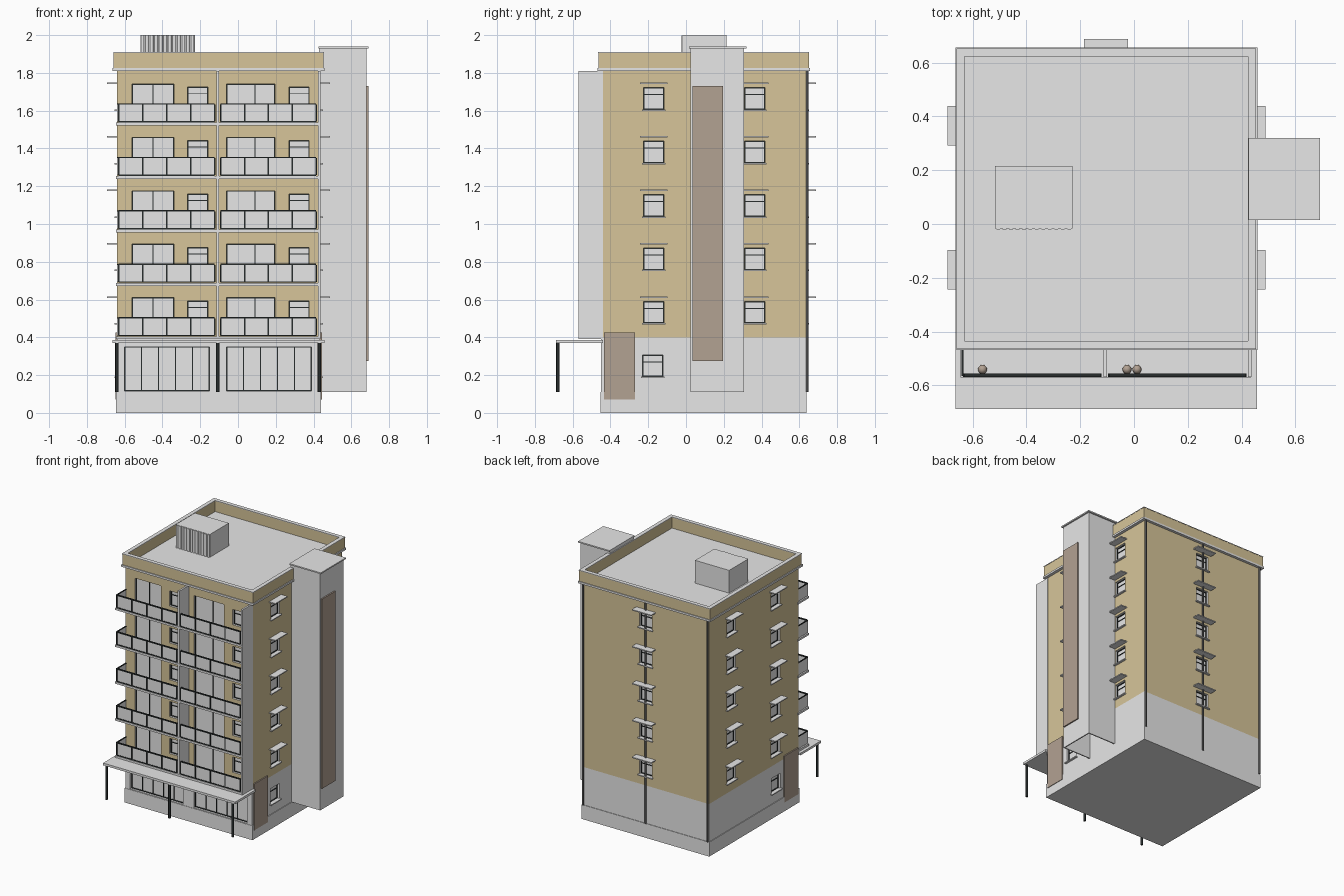
import bpy, bmesh
from mathutils import Matrix

if "Cube" in bpy.data.objects:
    bpy.data.objects.remove(bpy.data.objects["Cube"], do_unlink=True)


def material(name, rgb):
    m = bpy.data.materials.new(name)
    m.use_nodes = True
    m.diffuse_color = (*rgb, 1)
    m.node_tree.nodes["Principled BSDF"].inputs["Base Color"].default_value = (*rgb, 1)
    return m


GREY = material("light grey", (0.8, 0.8, 0.8))
BEIGE = material("beige render", (0.68, 0.56, 0.32))
BROWN = material("brown panel", (0.45, 0.36, 0.29))
BLACK = material("black metal", (0.02, 0.025, 0.025))
PIPE = material("dark grey pipe", (0.12, 0.12, 0.12))


def finish(name, bm, *mats):
    me = bpy.data.meshes.new(name)
    bm.to_mesh(me)
    bm.free()
    for m in mats:
        me.materials.append(m)
    ob = bpy.data.objects.new(name, me)
    bpy.context.scene.collection.objects.link(ob)
    return ob


def add_box(bm, x0, x1, y0, y1, z0, z1):
    mat = Matrix.Translation(((x0 + x1) / 2, (y0 + y1) / 2, (z0 + z1) / 2))
    mat = mat @ Matrix.Diagonal((abs(x1 - x0), abs(y1 - y0), z1 - z0, 1))
    bmesh.ops.create_cube(bm, size=1, matrix=mat)


def boxes(name, mat, items):
    bm = bmesh.new()
    for b in items:
        add_box(bm, *b)
    return finish(name, bm, mat)


def rods(name, mat, spots, r, z0, z1, sides=12):
    bm = bmesh.new()
    for x, y in spots:
        bmesh.ops.create_cone(bm, cap_ends=True, segments=sides, radius1=r, radius2=r, depth=z1 - z0,
                              matrix=Matrix.Translation((x, y, (z0 + z1) / 2)))
    for f in bm.faces:
        f.smooth = abs(f.normal.z) < 0.5
    return finish(name, bm, mat)


# Main dimensions
L, R, F, B = -0.64, 0.435, -0.45, 0.635
GROUND, EAVE, PITCH = 0.4, 1.81, 0.283
PARTY = -0.107
FLOORS = [i * PITCH for i in range(5)]


def on_wall(side, u0, u1, d0, d1, z0, z1):
    """Box on a wall: u runs along the wall, d is the distance outwards."""
    if side == "right":
        return (R + d0, R + d1, u0, u1, z0, z1)
    if side == "left":
        return (L - d1, L - d0, u0, u1, z0, z1)
    if side == "front":
        return (u0, u1, F - d1, F - d0, z0, z1)
    return (u0, u1, B + d0, B + d1, z0, z1)


cuts, panes, frames, hoods, sills = [], [], [], [], []


def opening(side, u0, u1, z0, z1, posts=(), bars=(), depth=0.025):
    """Recessed pane with a thin dark frame, mullions and bars."""
    w = 0.005
    cuts.append(on_wall(side, u0, u1, -depth, 0.02, z0, z1))
    panes.append(on_wall(side, u0, u1, -depth - 0.01, -depth + 0.004, z0, z1))
    d = (-depth, -depth + 0.009)
    for u in (u0, u1 - w, *[p - w / 2 for p in posts]):
        frames.append(on_wall(side, u, u + w, *d, z0, z1))
    for z in (z0, z1 - w, *bars):
        frames.append(on_wall(side, u0, u1, *d, z, z + w))


def window(side, c, z, hooded=True, hood=0.073):
    opening(side, c - 0.054, c + 0.054, z, z + 0.115, bars=(z + 0.076,))
    sills.append(on_wall(side, c - 0.062, c + 0.062, -0.02, 0.015, z - 0.008, z))
    if hooded:
        hoods.append(on_wall(side, c - hood, c + hood, -0.01, 0.053, z + 0.134, z + 0.142))


# Side and back windows
for side in ("left", "right"):
    window(side, -0.175, 0.192, hooded=False)
    for z in FLOORS:
        for c in (-0.17, 0.365):
            window(side, c, 0.475 + z)
for z in FLOORS:
    window("back", -0.104, 0.475 + z, hood=0.082)

# Balcony doors and windows, shop fronts
for z in FLOORS:
    opening("front", -0.56, -0.34, 0.41 + z, 0.61 + z, posts=(-0.45,))
    opening("front", -0.06, 0.195, 0.41 + z, 0.61 + z, posts=(0.09,))
    for c in (-0.213, 0.323):
        opening("front", c - 0.054, c + 0.054, 0.475 + z, 0.592 + z, bars=(0.555 + z,))
for u in (-0.6, -0.06):
    opening("front", u, u + 0.45, 0.115, 0.35, posts=[u + 0.09 * i for i in range(1, 5)])

# Walls: grey ground storey, beige above, with the openings cut out
bm = bmesh.new()
add_box(bm, L, R, F, B, 0.05, EAVE)
bmesh.ops.bisect_plane(bm, geom=bm.verts[:] + bm.edges[:] + bm.faces[:],
                       plane_co=(0, 0, GROUND), plane_no=(0, 0, 1))
for f in bm.faces:
    f.material_index = int(f.calc_center_median().z > GROUND)
walls = finish("walls", bm, GREY, BEIGE)
cutter = boxes("opening_cutter", GREY, cuts)
cutter.hide_render = True
cutter.hide_viewport = True
cutter.display_type = "WIRE"
mod = walls.modifiers.new("openings", "BOOLEAN")
mod.operation, mod.solver, mod.object = "DIFFERENCE", "EXACT", cutter

boxes("window_panes", GREY, panes)
boxes("window_frames", BLACK, frames)
boxes("window_hoods", GREY, hoods)
boxes("window_sills", GREY, sills)
boxes("plinth", GREY, [(L - 0.005, R + 0.005, F - 0.003, B + 0.004, 0, 0.11)])

# Roof deck, eaves, parapet and coping
X0, X1, Y0, Y1, T = -0.658, 0.452, -0.463, 0.65, 0.028


def ring(z0, z1, o=0):
    a, b, c, d = X0 - o, X1 + o, Y0 - o, Y1 + o
    t = T + o
    return [(a, b, c, c + t, z0, z1), (a, b, d - t, d, z0, z1),
            (a, a + t, c + t, d - t, z0, z1), (b - t, b, c + t, d - t, z0, z1)]


boxes("eaves", GREY, [(X0 - 0.006, X1 + 0.006, Y0 - 0.006, Y1 + 0.006, EAVE, 1.825)])
boxes("parapet", BEIGE, ring(1.825, 1.905))
boxes("coping", GREY, ring(1.905, 1.91, 0.002))
boxes("roof_housing", GREY, [(-0.517, -0.228, -0.016, 0.215, 1.82, 2.0)])
rods("roof_housing_ribs", GREY, [(-0.505 + 0.024 * i, -0.014) for i in range(12)], 0.009, 1.825, 1.998)

# Stair tower, open underneath
bm = bmesh.new()
add_box(bm, R - 0.005, 0.68, 0.025, 0.307, 0.11, 1.93)
bmesh.ops.delete(bm, geom=[f for f in bm.faces if f.normal.z < -0.5], context="FACES")
tower = finish("stair_tower", bm, GREY)
tower.modifiers.new("shell", "SOLIDIFY").thickness = 0.012
boxes("stair_tower_cap", GREY, [(0.425, 0.692, 0.015, 0.32, 1.93, 1.94)])
boxes("stair_tower_panel", BROWN, [(0.678, 0.69, 0.035, 0.195, 0.275, 1.73)])
boxes("side_panels", BROWN, [on_wall(s, -0.435, -0.27, -0.005, 0.009, 0.07, 0.425) for s in ("left", "right")])

# Balconies: slabs, party walls, framed railings
FRONT = -0.565
boxes("balcony_slabs", GREY, [(L - 0.005, R, FRONT - 0.005, F + 0.01, 0.39 + z, 0.405 + z) for z in FLOORS])
boxes("party_walls", GREY, [(x - 0.007, x + 0.007, FRONT - 0.003, F + 0.01, 0.39, EAVE) for x in (PARTY, R - 0.005)])

panels, rails = [], []
for z in FLOORS:
    z0, z1 = 0.41 + z, 0.5 + z
    for u0, u1 in ((-0.632, -0.124), (-0.092, 0.414)):
        panels.append((u0, u1, FRONT, FRONT + 0.006, z0, z1))
        rails += [(u0, u1, FRONT - 0.003, FRONT + 0.009, h, h + 0.007) for h in (z0 - 0.004, z1)]
        for i in range(5):
            x = u0 + (u1 - u0) * i / 4
            rails.append((x - 0.004, x + 0.004, FRONT - 0.003, FRONT + 0.009, z0, z1))
    panels.append((L, L + 0.006, FRONT, F, z0, z1))
    rails.append((L - 0.001, L + 0.007, FRONT, F, z1, z1 + 0.006))
boxes("railing_panels", GREY, panels)
boxes("railing_frames", BLACK, rails)

# Round pots on the top balcony
bm = bmesh.new()
for x in (-0.563, -0.026, 0.011):
    bmesh.ops.create_uvsphere(bm, u_segments=12, v_segments=8, radius=0.017,
                              matrix=Matrix.Translation((x, -0.54, 1.555)))
for f in bm.faces:
    f.smooth = True
finish("balcony_pots", bm, BROWN)

# Entrance canopy on posts
boxes("canopy", GREY, [(-0.664, 0.457, -0.688, F + 0.01, 0.37, 0.387)])
rods("canopy_posts", BLACK, [(x, -0.678) for x in (-0.641, PARTY, 0.431)], 0.009, 0.11, 0.372)

# Downpipes on the back wall
rods("downpipes", PIPE, [(x, B + 0.006) for x in (L + 0.008, -0.107, R - 0.008)], 0.007, 0.11, EAVE, 8)
